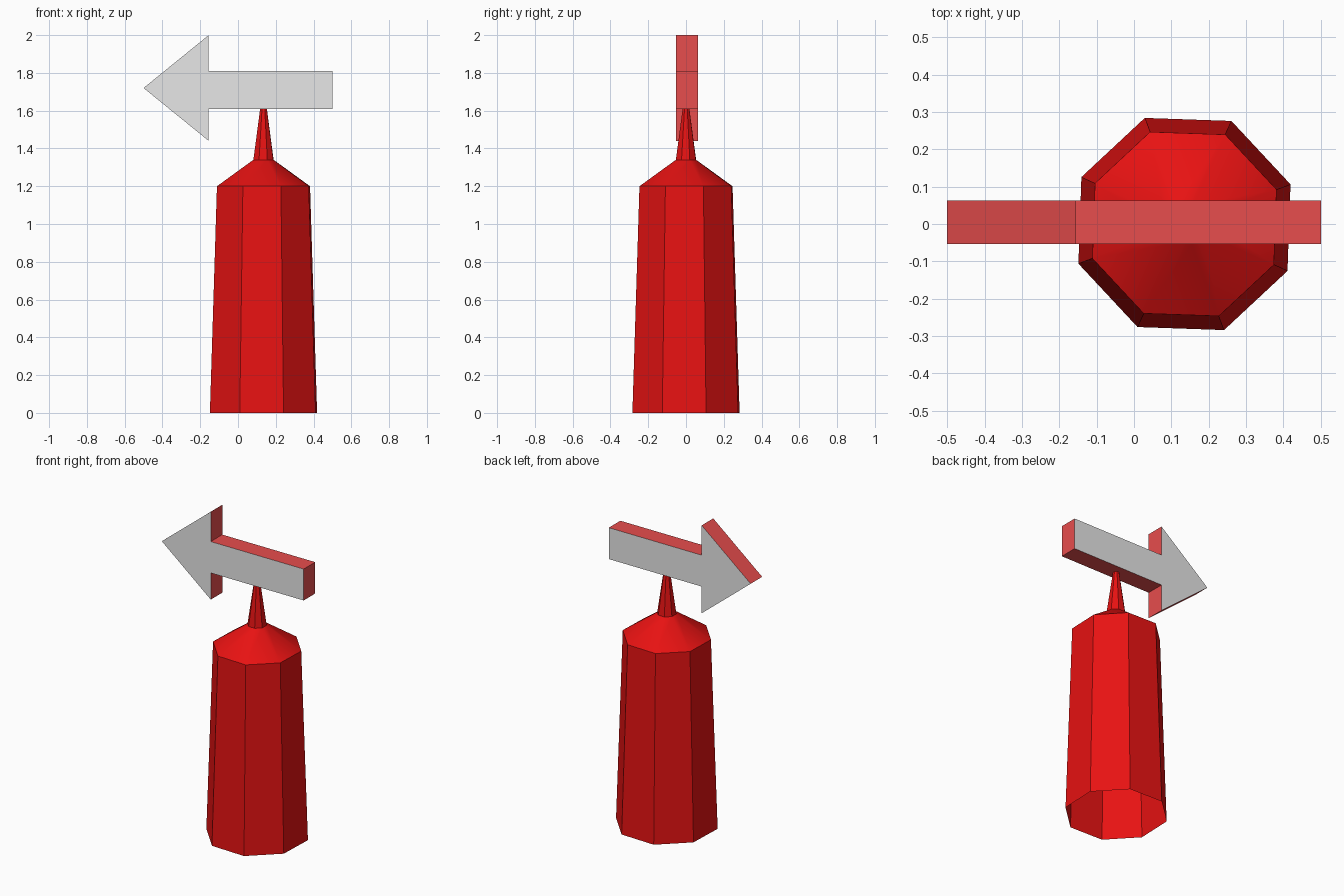
import bpy, bmesh
from math import cos, sin, radians

cube = bpy.data.objects.get("Cube")
if cube:
    bpy.data.objects.remove(cube, do_unlink=True)


def material(name, color):
    mat = bpy.data.materials.new(name)
    mat.use_nodes = True
    mat.diffuse_color = color
    mat.node_tree.nodes["Principled BSDF"].inputs["Base Color"].default_value = color
    return mat


def finish(name, bm, mats):
    mesh = bpy.data.meshes.new(name)
    bm.to_mesh(mesh)
    bm.free()
    for mat in mats:
        mesh.materials.append(mat)
    obj = bpy.data.objects.new(name, mesh)
    bpy.context.collection.objects.link(obj)
    return obj


red = material("bottle red", (0.8, 0.006, 0.006, 1))
light_red = material("arrow edge red", (0.8, 0.074, 0.074, 1))
grey = material("arrow face grey", (0.8, 0.8, 0.8, 1))

# Bottle: eight-sided shell, open underneath, with shoulder and thin nozzle
SIDES, TURN, CENTRE_X = 8, radians(20.5), 0.135
profile = [(0.303, 0), (0.263, 1.2), (0.057, 1.34), (0.019, 1.61)]
bm = bmesh.new()
rings = []
for radius, z in profile:
    angles = [TURN + radians(360 / SIDES) * i for i in range(SIDES)]
    rings.append([bm.verts.new((CENTRE_X + radius * cos(a), radius * sin(a), z))
                  for a in angles])
for low, high in zip(rings, rings[1:]):
    for i in range(SIDES):
        j = (i + 1) % SIDES
        bm.faces.new((low[i], low[j], high[j], high[i]))
bm.faces.new(rings[-1])
bottle = finish("bottle", bm, [red])
bpy.ops.object.select_all(action="DESELECT")
bottle.select_set(True)
bpy.context.view_layer.objects.active = bottle
bpy.ops.object.shade_smooth_by_angle(angle=radians(30))

# Arrow sign: extruded outline, grey on front and back, red around the edge
outline = [(-0.5, 1.72), (-0.155, 1.44), (-0.155, 1.61), (0.5, 1.61),
           (0.5, 1.81), (-0.155, 1.81), (-0.155, 2.0)]
FRONT, BACK = -0.053, 0.063
bm = bmesh.new()
face = bm.faces.new([bm.verts.new((x, FRONT, z)) for x, z in outline])
extruded = bmesh.ops.extrude_face_region(bm, geom=[face], use_keep_orig=True)
moved = [v for v in extruded["geom"] if isinstance(v, bmesh.types.BMVert)]
bmesh.ops.translate(bm, verts=moved, vec=(0, BACK - FRONT, 0))
bmesh.ops.recalc_face_normals(bm, faces=bm.faces)
for f in bm.faces:
    f.material_index = 1 if abs(f.normal.y) > 0.9 else 0
finish("arrow_sign", bm, [light_red, grey])
